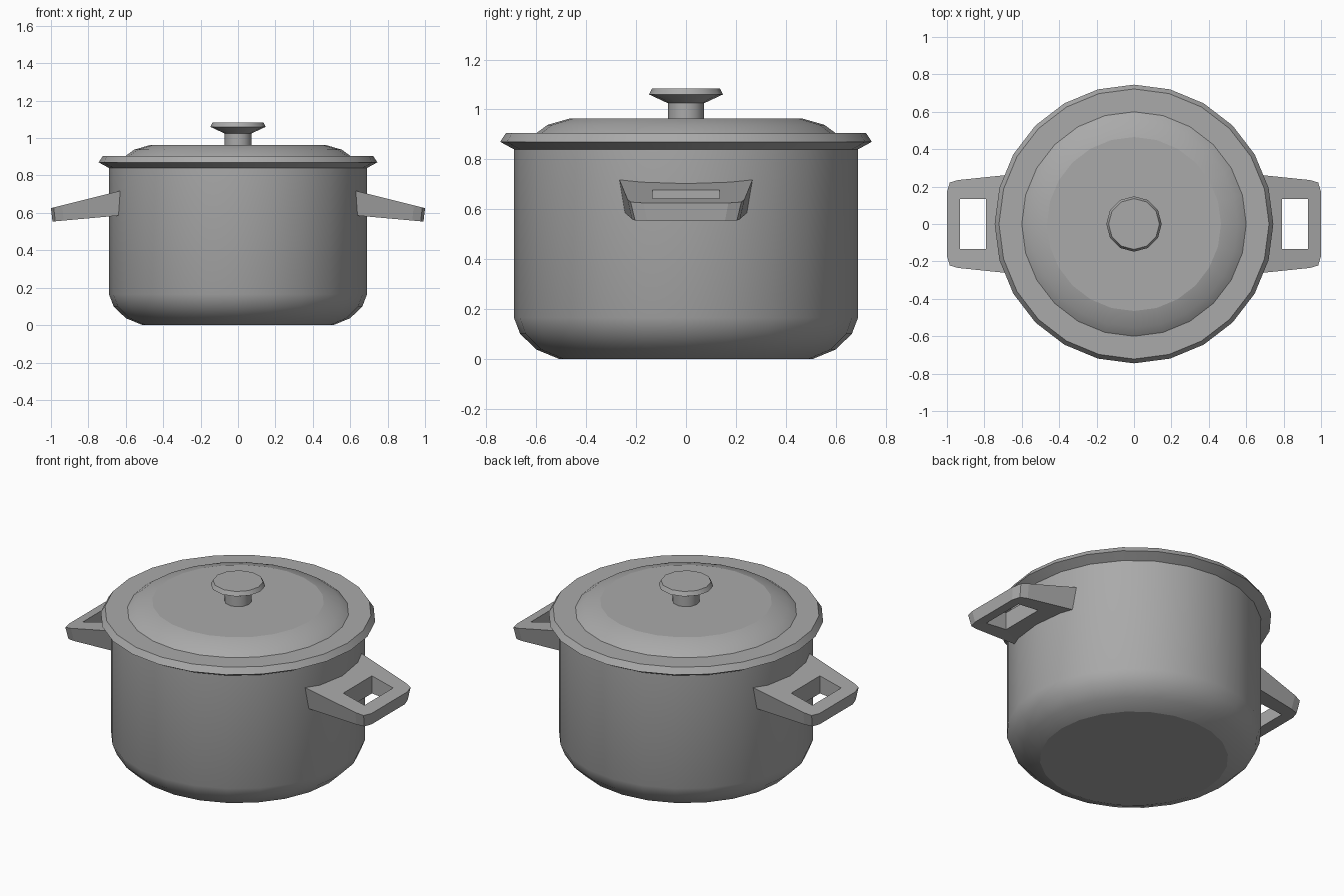
import bpy, bmesh, math

old = bpy.data.objects.get("Cube")
if old:
    bpy.data.objects.remove(old, do_unlink=True)

metal = bpy.data.materials.new("grey metal")
metal.use_nodes = True
GREY = (0.4, 0.4, 0.4, 1)
metal.diffuse_color = GREY
metal.node_tree.nodes["Principled BSDF"].inputs["Base Color"].default_value = GREY


def finish(name, bm, smooth=True, crease=35):
    """Turn a bmesh into an object, smooth except across sharp edges."""
    bmesh.ops.recalc_face_normals(bm, faces=bm.faces)
    for f in bm.faces:
        f.smooth = smooth
    for e in bm.edges:
        caps = any(len(f.verts) > 8 for f in e.link_faces)
        e.smooth = not caps and e.calc_face_angle(0) < math.radians(crease)
    mesh = bpy.data.meshes.new(name)
    bm.to_mesh(mesh)
    bm.free()
    mesh.materials.append(metal)
    ob = bpy.data.objects.new(name, mesh)
    bpy.context.collection.objects.link(ob)
    return ob


def lathe(name, profile, sides):
    """Revolve (radius, height) points about z and cap both ends."""
    bm = bmesh.new()
    rings = []
    for r, z in profile:
        angles = [2 * math.pi * i / sides for i in range(sides)]
        rings.append([bm.verts.new((r * math.cos(a), r * math.sin(a), z)) for a in angles])
    for low, high in zip(rings, rings[1:]):
        for i in range(sides):
            j = (i + 1) % sides
            bm.faces.new((low[i], low[j], high[j], high[i]))
    bm.faces.new(rings[0][::-1])
    bm.faces.new(rings[-1])
    return finish(name, bm)


# Pot with a rounded foot
lathe("pot_body", [(0.51, 0), (0.6, 0.037), (0.665, 0.1), (0.69, 0.165), (0.69, 0.85)], 24)

# Lid with flared rim and shallow dome
lathe("lid", [(0.69, 0.84), (0.745, 0.87), (0.722, 0.905), (0.6, 0.905),
              (0.555, 0.938), (0.465, 0.964)], 24)

# Knob
lathe("knob_stem", [(0.073, 0.95), (0.073, 1.035)], 12)
lathe("knob", [(0.073, 1.025), (0.148, 1.06), (0.136, 1.084)], 12)

# Sloping loop handles: matching outer and inner outlines joined into a ring
half = [(0.6, 0.27), (0.94, 0.235), (0.985, 0.222), (1.0, 0.17)]
outer = half + [(x, -y) for x, y in reversed(half)]
hole_half = [(0.79, 0.135), (0.88, 0.135), (0.93, 0.135), (0.93, 0.1)]
inner = hole_half + [(x, -y) for x, y in reversed(hole_half)]


def top(x):
    return 0.715 - 0.25 * (x - 0.64)


def bottom(x):
    return 0.585 - 0.09 * (x - 0.65)


def handle(name, side):
    bm = bmesh.new()

    def loop(points, height, taper=1):
        return [bm.verts.new((side * (x - (1 - taper) * 0.1), y * taper, height(x)))
                for x, y in points]

    loops = [loop(outer, top), loop(outer, bottom, 0.92),
             loop(inner, bottom), loop(inner, top)]
    n = len(outer)
    for a, b in zip(loops, loops[1:] + loops[:1]):
        for i in range(n):
            j = (i + 1) % n
            bm.faces.new((a[i], a[j], b[j], b[i]))
    return finish(name, bm, smooth=False)


handle("left_handle", 1)
handle("right_handle", -1)
